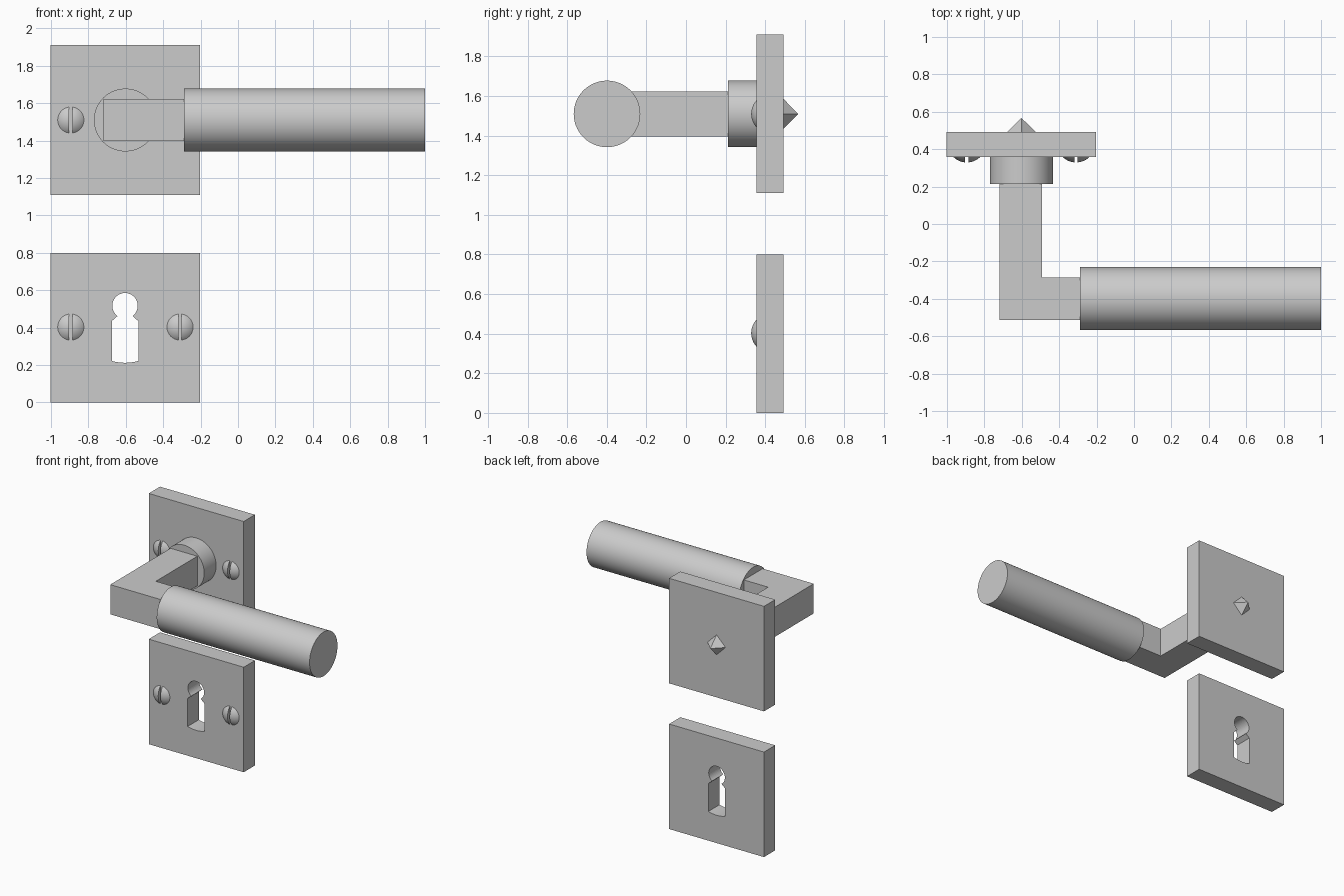
import bpy, bmesh
from math import sin, cos, pi, sqrt, radians, asin
from mathutils import Matrix, Vector

if "Cube" in bpy.data.objects:
    bpy.data.objects.remove(bpy.data.objects["Cube"])

CX = -0.602                 # shared centre line of plates and spindle
HANDLE_Z, KEY_Z = 1.51, 0.40
FRONT, BACK = 0.357, 0.492  # plate faces in y


def finish(name, bm, smooth=False):
    bmesh.ops.recalc_face_normals(bm, faces=bm.faces[:])
    mesh = bpy.data.meshes.new(name)
    bm.to_mesh(mesh)
    bm.free()
    ob = bpy.data.objects.new(name, mesh)
    bpy.context.collection.objects.link(ob)
    if smooth:
        bpy.ops.object.select_all(action='DESELECT')
        ob.select_set(True)
        bpy.context.view_layer.objects.active = ob
        bpy.ops.object.shade_smooth_by_angle(angle=radians(35))
    return ob


def prism(name, points, direction, smooth=False):
    """Extrude a closed outline along a direction."""
    bm = bmesh.new()
    face = bm.faces.new([bm.verts.new(p) for p in points])
    geo = bmesh.ops.extrude_face_region(bm, geom=[face])['geom']
    bmesh.ops.translate(bm, vec=direction,
                        verts=[g for g in geo if isinstance(g, bmesh.types.BMVert)])
    return finish(name, bm, smooth)


def cylinder(name, start, end, radius, segments=96, tip=None):
    start, end = Vector(start), Vector(end)
    axis = end - start
    bm = bmesh.new()
    mat = Matrix.Translation((start + end) / 2) @ axis.to_track_quat('Z', 'Y').to_matrix().to_4x4()
    bmesh.ops.create_cone(bm, cap_ends=True, segments=segments, radius1=radius,
                          radius2=radius if tip is None else tip,
                          depth=axis.length, matrix=mat)
    return finish(name, bm, tip is None)


def plate(name, z):
    h = 0.4
    return prism(name, [(CX - h, FRONT, z - h), (CX + h, FRONT, z - h),
                        (CX + h, FRONT, z + h), (CX - h, FRONT, z + h)],
                 (0, BACK - FRONT, 0))


def screw(name, x, z, r=0.07, height=0.028, slot=0.009):
    """Domed head split by a vertical slot."""
    bm = bmesh.new()
    big = (r * r + height * height) / (2 * height)
    top = asin(r / big)
    prof = [bm.verts.new((big * sin(top * i / 8), big - height - big * cos(top * i / 8), 0))
            for i in range(9)]
    edges = [bm.edges.new(p) for p in zip(prof, prof[1:])]
    bmesh.ops.spin(bm, geom=prof + edges, axis=(0, 1, 0), cent=(0, 0, 0),
                   angle=2 * pi, steps=48)
    bmesh.ops.remove_doubles(bm, verts=bm.verts[:], dist=1e-5)
    cut = bmesh.ops.bisect_plane(bm, geom=bm.verts[:] + bm.edges[:] + bm.faces[:],
                                 plane_co=(slot, 0, 0), plane_no=(1, 0, 0), clear_inner=True)
    bmesh.ops.contextual_create(
        bm, geom=[e for e in cut['geom_cut'] if isinstance(e, bmesh.types.BMEdge)])
    ob = finish(name, bm, True)
    ob.location = (x, FRONT, z)
    mirror = ob.modifiers.new("other_half", 'MIRROR')
    mirror.use_axis = (True, False, False)
    mirror.use_mirror_merge = False


# Square plates with two screws each
handle_plate = plate("handle_plate", HANDLE_Z)
key_plate = plate("keyhole_plate", KEY_Z)
for label, z in (("handle", HANDLE_Z), ("keyhole", KEY_Z + 0.003)):
    for side, sx in (("left", -1), ("right", 1)):
        screw(f"{label}_screw_{side}", CX + sx * 0.292, z)

# Keyhole: round head, pinched neck, slot with a slightly bowed bottom
r, neck, cz = 0.068, 0.040, 0.517
a0 = -asin(sqrt(r * r - neck * neck) / r)
outline = [(r * cos(a), cz + r * sin(a))
           for a in (a0 + (pi - 2 * a0) * i / 40 for i in range(41))]
outline += [(-0.071, 0.435)]
outline += [(0.071 * t, 0.212 + 0.010 * t * t) for t in (i / 6 - 1 for i in range(13))]
outline += [(0.071, 0.435)]
cutter = prism("keyhole_cutter", [(CX - 0.002 + x, FRONT - 0.1, z) for x, z in outline],
               (0, 0.4, 0))
cutter.hide_render = True
cutter.hide_set(True)
cut = key_plate.modifiers.new("keyhole", 'BOOLEAN')
cut.operation, cut.object, cut.solver = 'DIFFERENCE', cutter, 'EXACT'

# Round collar and pointed spindle end behind the plate
cylinder("collar", (CX, 0.213, HANDLE_Z), (CX, FRONT, HANDLE_Z), 0.168)
cylinder("spindle_tip", (CX, BACK, HANDLE_Z), (CX, 0.567, HANDLE_Z), 0.076, 4, 0)

# Square elbow bar
b, gy = 0.113, -0.399
x0, x1 = CX - 0.003 - b, CX - 0.003 + b
prism("elbow_bar", [(x, y, HANDLE_Z - b) for x, y in
                    [(x0, gy - b), (-0.288, gy - b), (-0.288, gy + b),
                     (x1, gy + b), (x1, 0.213), (x0, 0.213)]], (0, 0, 2 * b))

# Round grip
cylinder("grip", (-0.288, gy, HANDLE_Z), (1.0, gy, HANDLE_Z), 0.168)
